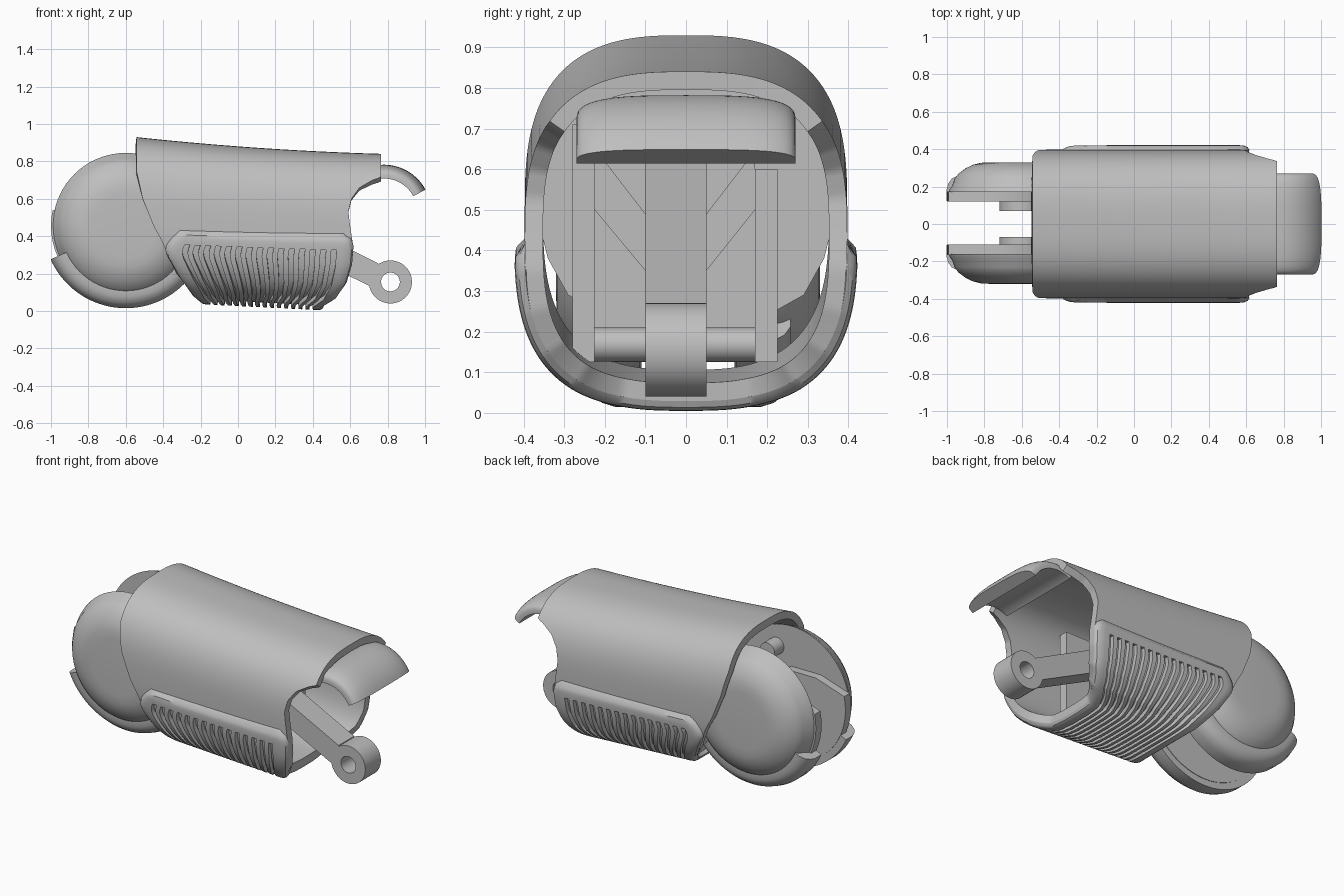
import bpy, bmesh, math
from mathutils import Vector

if "Cube" in bpy.data.objects:
    bpy.data.objects.remove(bpy.data.objects["Cube"])

grey = bpy.data.materials.new("light_grey")
grey.use_nodes = True
grey.diffuse_color = (0.52, 0.52, 0.52, 1)
grey.node_tree.nodes["Principled BSDF"].inputs["Base Color"].default_value = (0.52, 0.52, 0.52, 1)


def finish(name, bm, thickness=0):
    if not thickness:
        bmesh.ops.recalc_face_normals(bm, faces=bm.faces)
    mesh = bpy.data.meshes.new(name)
    bm.to_mesh(mesh)
    bm.free()
    mesh.materials.append(grey)
    ob = bpy.data.objects.new(name, mesh)
    bpy.context.collection.objects.link(ob)
    bpy.ops.object.select_all(action="DESELECT")
    ob.select_set(True)
    bpy.context.view_layer.objects.active = ob
    if thickness:
        mod = ob.modifiers.new("Wall", "SOLIDIFY")
        mod.thickness, mod.offset = thickness, -1
        bpy.ops.object.modifier_apply(modifier=mod.name)
    bpy.ops.object.shade_smooth_by_angle(angle=math.radians(35))


def grid(rows, wrap=False, wrap_rows=False, caps=False, skip=lambda i, j: False):
    bm = bmesh.new()
    v = [[bm.verts.new(p) for p in row] for row in rows]
    n, m = len(v), len(v[0])
    for i in range(n if wrap_rows else n - 1):
        for j in range(m if wrap else m - 1):
            if not skip(i, j):
                a, b = v[i], v[(i + 1) % n]
                k = (j + 1) % m
                bm.faces.new((a[j], a[k], b[k], b[j]))
    if caps:
        bm.faces.new(v[0])
        bm.faces.new(v[-1])
    bmesh.ops.delete(bm, geom=[x for x in bm.verts if not x.link_faces], context="VERTS")
    return bm


def table(pairs, z):
    # piecewise linear lookup of x by falling height
    if z >= pairs[0][0]:
        return pairs[0][1]
    for (z0, x0), (z1, x1) in zip(pairs, pairs[1:]):
        if z >= z1:
            return x0 + (x1 - x0) * (z0 - z) / (z0 - z1)
    return pairs[-1][1]


def section(x, t, off=0):
    # rounded-square cross-section of the sleeve
    top = 0.88 - 0.075 * x + 0.03 * x * x + off
    low = 0.052 - 0.05 * x - off
    c, s = math.cos(t), math.sin(t)
    e = 2 / 2.8
    y = (0.397 + off) * math.copysign(abs(c) ** e, c)
    z = (top + low) / 2 + (top - low) / 2 * math.copysign(abs(s) ** e, s)
    return Vector((x, y, z))


def box(name, lo, hi):
    bm = bmesh.new()
    bmesh.ops.create_cube(bm, size=1)
    for v in bm.verts:
        v.co = [l + (h - l) * (c + 0.5) for l, h, c in zip(lo, hi, v.co)]
    finish(name, bm)


def prism(name, pts, axis, lo, hi):
    # flat outline extruded along x (axis 0) or y (axis 1)
    def place(p, d):
        return (d, p[0], p[1]) if axis == 0 else (p[0], d, p[1])
    finish(name, grid([[place(p, d) for p in pts] for d in (lo, hi)], wrap=True, caps=True))


def revolve(name, profile, cx, cz, a0=0, a1=360, seg=72, closed=False, side=1, shift=0):
    # profile of (radius, y) spun about a sideways axis
    full = a1 - a0 == 360
    rows = []
    for i in range(seg if full else seg + 1):
        t = math.radians(a0 + (a1 - a0) * i / seg)
        rows.append([(cx + r * math.cos(t), side * y + shift, cz + r * math.sin(t)) for r, y in profile])
    bm = grid(rows, wrap=closed, wrap_rows=full, caps=not full)
    bmesh.ops.remove_doubles(bm, verts=bm.verts, dist=0.0001)
    finish(name, bm)


def cylinder(name, x, z, r, y0, y1, side=1):
    revolve(name, [(0, y0), (r, y0), (r, y1), (0, y1)], x, z, seg=32, side=side)


# Main sleeve, trimmed to curved edges at both ends
left_edge = [(.75, -.543), (.6, -.51), (.45, -.45), (.38, -.41), (.2, -.33), (.1, -.24), (.04, -.15)]
right_edge = [(.715, .765), (.7, .72), (.66, .65), (.6, .607), (.53, .59), (.45, .6), (.35, .615),
              (.25, .61), (.15, .58), (.08, .53), (.04, .46)]


def trim(pairs, t, x):
    for _ in range(2):
        x = table(pairs, section(x, t).z)
    return x


def strip(t, us, left, right, off=lambda u: 0, lean=0):
    x0, x1 = trim(left, t, -.4), trim(right, t, .65)
    return [section(x0 + (x1 - x0) * u, t + lean * (1 - u), off(u)) for u in us]


us = [i / 24 for i in range(25)]
cols = [strip(2 * math.pi * k / 200, us, left_edge, right_edge) for k in range(200)]
finish("sleeve", grid(list(zip(*cols)), wrap=True), thickness=0.045)

# Raised grille wrapping under the sleeve, with a slot in every other column
pad_left = [(.46, -.31), (.42, -.35), (.38, -.378), (.345, -.389), (.31, -.38), (.2, -.32), (.1, -.25),
            (.04, -.18)]
pad_right = [(.42, .55), (.405, .585), (.385, .605), (.35, .618), (.25, .61), (.15, .58), (.08, .53),
             (.04, .46)]
SLOTS, ROWS = 15, 96
n = SLOTS * 2 - 1
us = [0, .01, .03, .06] + [.09 + .82 * i / n for i in range(n + 1)] + [.94, .97, .99, 1]


def rise(d):
    return 0.026 * math.sqrt(max(0, 1 - (1 - min(d, 1)) ** 2))


cols = []
for k in range(ROWS + 1):
    f = k / ROWS
    edge = min(k, ROWS - k) / 2
    cols.append(strip(math.pi + .015 + (math.pi - .03) * f, us, pad_left, pad_right,
                      lambda u: min(rise(edge), rise(min(u, 1 - u) / .05)), .045 * (1 - 2 * f)))
finish("vented_grille", grid(list(zip(*cols)),
       skip=lambda i, j: 4 <= i < 4 + n and i % 2 == 0 and 4 <= j < ROWS - 4), thickness=0.026)

# Hooked lip over the open end
rows = []
for i in range(25):
    a = math.radians(28 + 92 * i / 24)
    loop = []
    for k in range(25):
        w = math.pi * k / 24
        y = 0.27 * math.copysign(abs(math.cos(w)) ** .6, math.cos(w))
        loop.append((0.19 + 0.062 * math.sin(w) ** .7, y) if 0 < k < 24 else (0.19, y))
    loop += [(0.178, -0.27), (0.178, 0.27)]
    rows.append([(.78 + r * math.cos(a), y, .53 + r * math.sin(a)) for r, y in loop])
finish("hooked_lip", grid(rows, wrap=True, caps=True))

# Paired joint covers with lower guards, inner half plates and bosses
CX, CZ = -0.6, 0.455
dome = [(0, .165), (.39, .165), (.385, .182), (.372, .2), (.36, .235), (.338, .265),
        (.3, .293), (.26, .312), (.22, .322), (.17, .325), (0, .325)]
guard = [(.34, .118), (.44, .118), (.44, .18), (.43, .212), (.41, .237), (.378, .252), (.34, .252)]
arc = [math.radians(a) for a in range(168, 331, 6)]
plate = [(CX + .4 * math.cos(a), CZ + .4 * math.sin(a)) for a in arc] + [(-.42, .5), (-.6, .6), (-.8, .6)]
for side, word in ((1, "left"), (-1, "right")):
    revolve(word + "_joint_cover", dome, CX, CZ, side=side, shift=.005)
    revolve(word + "_joint_guard", guard, CX, CZ, 204, 320, 40, closed=True, side=side, shift=.005)
    prism(word + "_inner_plate", plate, 1, side * .115 + .005, side * .17 + .005)
    for x, z, r in ((CX, CZ, .12), (-.5, .7, .05)):
        cylinder(word + "_boss", x, z, r, .07, .17, side)
    # bulkhead closing the gap between frame and sleeve
    prism(word + "_bulkhead", [(side * y, z) for y, z in
          ((.2, .73), (.33, .73), (.37, .6), (.365, .48), (.34, .38), (.29, .29), (.2, .24))],
          0, -.2, -.17)

# Link arm with a bored eye
prism("link_arm", [(0, .63), (0, .48), (.71, .13), (.745, .145), (.765, .2), (.75, .255)], 1, -.1, .05)
revolve("link_eye", [(.05, -.1), (.115, -.1), (.115, .05), (.05, .05)], .815, .155, closed=True)

# Inner frame
box("frame_right_plate", (-.2, -.28, .125), (.3, -.225, .71))
box("frame_left_plate", (-.2, .17, .125), (.3, .225, .6))
box("frame_back_wall", (-.2, -.28, .125), (-.17, .225, .81))
box("frame_post", (-.17, -.1, .4), (.02, .05, .72))
cylinder("frame_cross_bar", .2, .168, .042, -.225, .17)
prism("right_gusset", [(-.225, .62), (-.2, .62), (-.1, .49), (-.1, .35), (-.225, .5)], 0, -.1, -.05)
prism("left_gusset", [(.17, .62), (.15, .62), (.05, .49), (.05, .35), (.17, .5)], 0, -.1, -.05)
